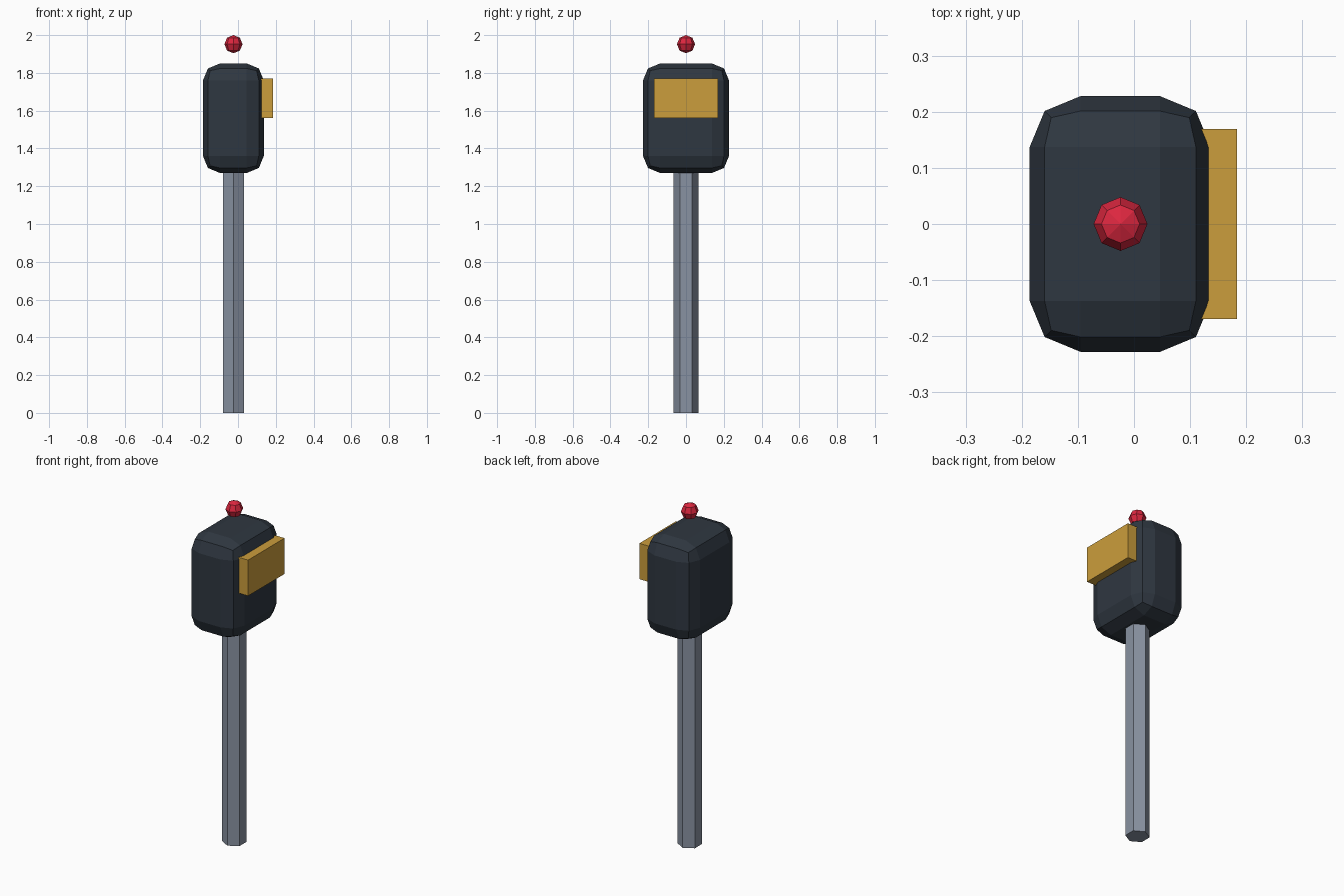
import bpy

default = bpy.data.objects.get("Cube")
if default:
    bpy.data.objects.remove(default, do_unlink=True)


def material(name, rgb):
    mat = bpy.data.materials.new(name)
    mat.use_nodes = True
    colour = (*rgb, 1.0)
    mat.diffuse_color = colour
    mat.node_tree.nodes["Principled BSDF"].inputs["Base Color"].default_value = colour
    return mat


def finish(name, mat):
    obj = bpy.context.object
    obj.name = obj.data.name = name
    obj.data.materials.append(mat)
    return obj


def box(name, mat, low, high):
    centre = [(a + b) / 2 for a, b in zip(low, high)]
    bpy.ops.mesh.primitive_cube_add(size=1, location=centre)
    obj = finish(name, mat)
    obj.scale = [b - a for a, b in zip(low, high)]
    bpy.ops.object.transform_apply(location=False, rotation=False, scale=True)
    return obj


grey = material("steel grey", (0.25, 0.29, 0.36))
navy = material("dark slate", (0.028, 0.038, 0.052))
gold = material("amber", (0.60, 0.34, 0.045))
red = material("signal red", (0.72, 0.02, 0.05))

axis_x = -0.024
body_base, body_top = 1.27, 1.85

# Hexagonal post, its top meeting the underside of the housing
bpy.ops.mesh.primitive_cylinder_add(vertices=6, radius=0.065, depth=body_base + 0.02,
                                    location=(axis_x, 0, (body_base + 0.02) / 2))
finish("post", grey)

# Housing with chunky two-step rounded edges
housing = box("housing", navy, (-0.186, -0.228, body_base), (0.137, 0.228, body_top))
bevel = housing.modifiers.new("rounded edges", "BEVEL")
bevel.width = 0.091
bevel.segments = 2

# Panel on the left side of the housing
box("side_panel", gold, (0.11, -0.169, 1.56), (0.184, 0.169, 1.77))

# Faceted lamp above the housing
bpy.ops.mesh.primitive_uv_sphere_add(segments=8, ring_count=4, radius=0.048,
                                     location=(axis_x, 0, 1.952))
finish("lamp", red)
